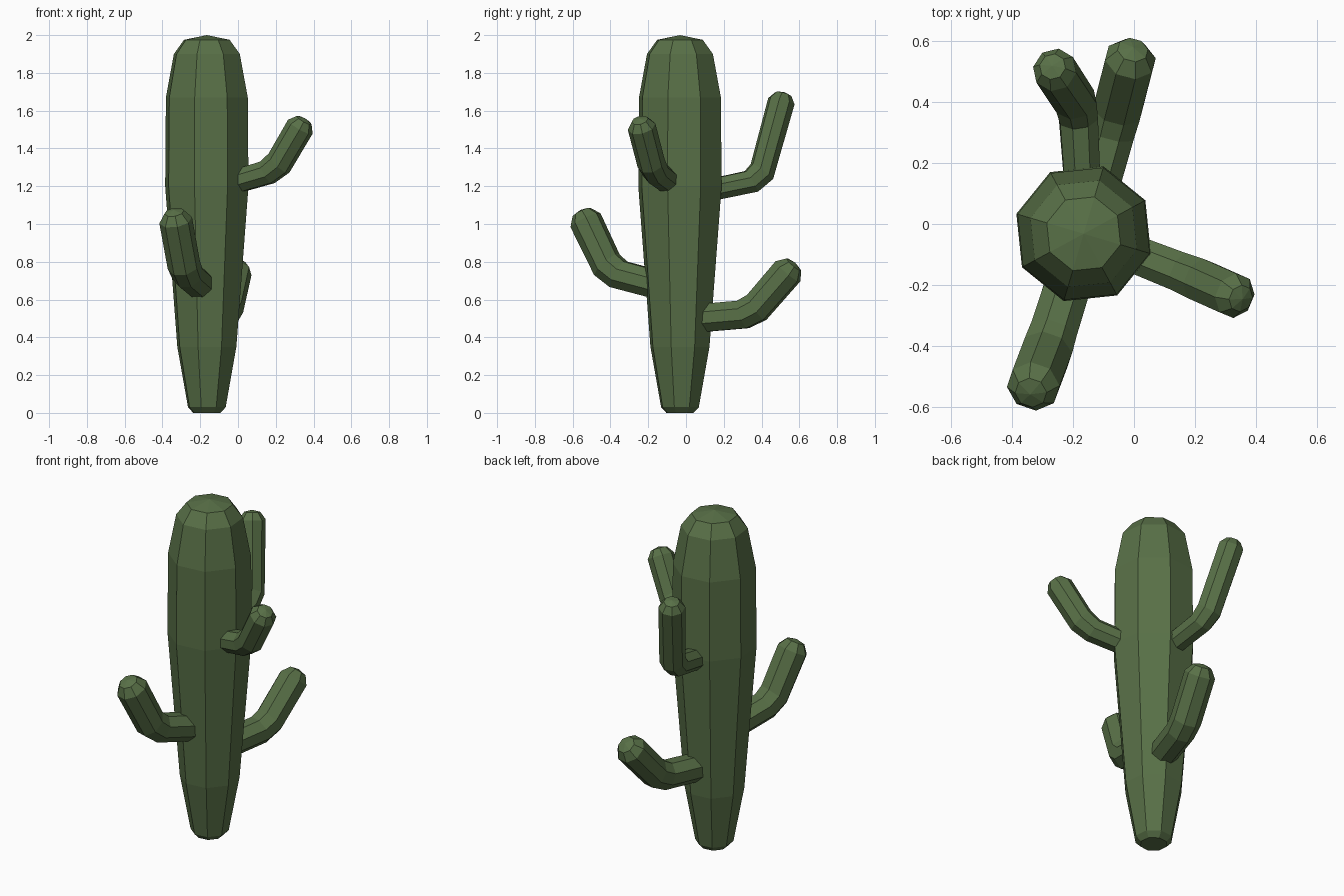
import bpy, bmesh, math
from mathutils import Vector as V

if "Cube" in bpy.data.objects:
    bpy.data.objects.remove(bpy.data.objects["Cube"])

green = bpy.data.materials.new("cactus_green")
green.diffuse_color = (0.098, 0.162, 0.063, 1)
green.use_nodes = True
green.node_tree.nodes["Principled BSDF"].inputs["Base Color"].default_value = green.diffuse_color
SIDES = 8
UP = V((0, 0, 1))


def tube(name, rings, side, phase, tip=None):
    """Skin faceted rings of (centre, tangent, radius), closing on a tip point."""
    bm = bmesh.new()
    loops = []
    for centre, tangent, radius in rings:
        t = tangent.normalized()
        u = (side - t * side.dot(t)).normalized()
        w = t.cross(u)
        angles = [phase + math.tau * i / SIDES for i in range(SIDES)]
        loops.append([bm.verts.new(centre + (u * math.cos(a) + w * math.sin(a)) * radius)
                      for a in angles])
    for a, b in zip(loops, loops[1:]):
        for i in range(SIDES):
            j = (i + 1) % SIDES
            bm.faces.new((a[i], a[j], b[j], b[i]))
    bm.faces.new(loops[0][::-1])
    apex = bm.verts.new(tip)
    for i in range(SIDES):
        bm.faces.new((loops[-1][i], loops[-1][(i + 1) % SIDES], apex))
    bmesh.ops.recalc_face_normals(bm, faces=bm.faces)
    mesh = bpy.data.meshes.new(name)
    bm.to_mesh(mesh)
    bm.free()
    mesh.materials.append(green)
    bpy.context.collection.objects.link(bpy.data.objects.new(name, mesh))


def arm(name, base, elbow, shoulder, r_base, r_tip):
    """Bent arm: straight root, two-step elbow, upright part and domed end."""
    base, elbow, shoulder = V(base), V(elbow), V(shoulder)
    d1, d2 = (elbow - base).normalized(), (shoulder - elbow).normalized()
    flat = shoulder - base
    side = V((flat.x, flat.y, 0)).cross(UP).normalized()
    rings = [
        (base, d1, r_base),
        (elbow - d1 * 0.045, d1 * 2 + d2, (r_base + r_tip) / 2),
        (elbow + d2 * 0.045, d1 + d2 * 2, r_tip),
        (shoulder, d2, r_tip),
        (shoulder + d2 * r_tip * 0.55, d2, r_tip * 0.6),
    ]
    tube(name, rings, side, math.pi / SIDES, shoulder + d2 * r_tip * 0.7)


# Trunk: tapered foot, widest above the middle, domed top
cx, cy = -0.165, -0.032
profile = [(0.0, 0.075), (0.03, 0.104), (0.35, 0.163), (1.2, 0.23),
           (1.67, 0.226), (1.9, 0.182), (1.975, 0.126)]
tube("trunk", [(V((cx, cy, z)), UP, r) for z, r in profile],
     V((1, 0, 0)), math.radians(28.5), V((cx, cy, 2.0)))

# Arms
arm("right_arm", (-0.06, -0.075, 1.21), (0.195, -0.175, 1.285),
    (0.33, -0.235, 1.515), 0.065, 0.075)
arm("back_high_arm", (-0.165, 0.06, 1.165), (-0.185, 0.39, 1.235),
    (-0.26, 0.505, 1.65), 0.062, 0.073)
arm("back_low_arm", (-0.14, 0.06, 0.5), (-0.062, 0.345, 0.525),
    (-0.012, 0.54, 0.75), 0.08, 0.086)
arm("front_arm", (-0.185, -0.1, 0.665), (-0.28, -0.4, 0.745),
    (-0.33, -0.532, 1.02), 0.08, 0.088)
